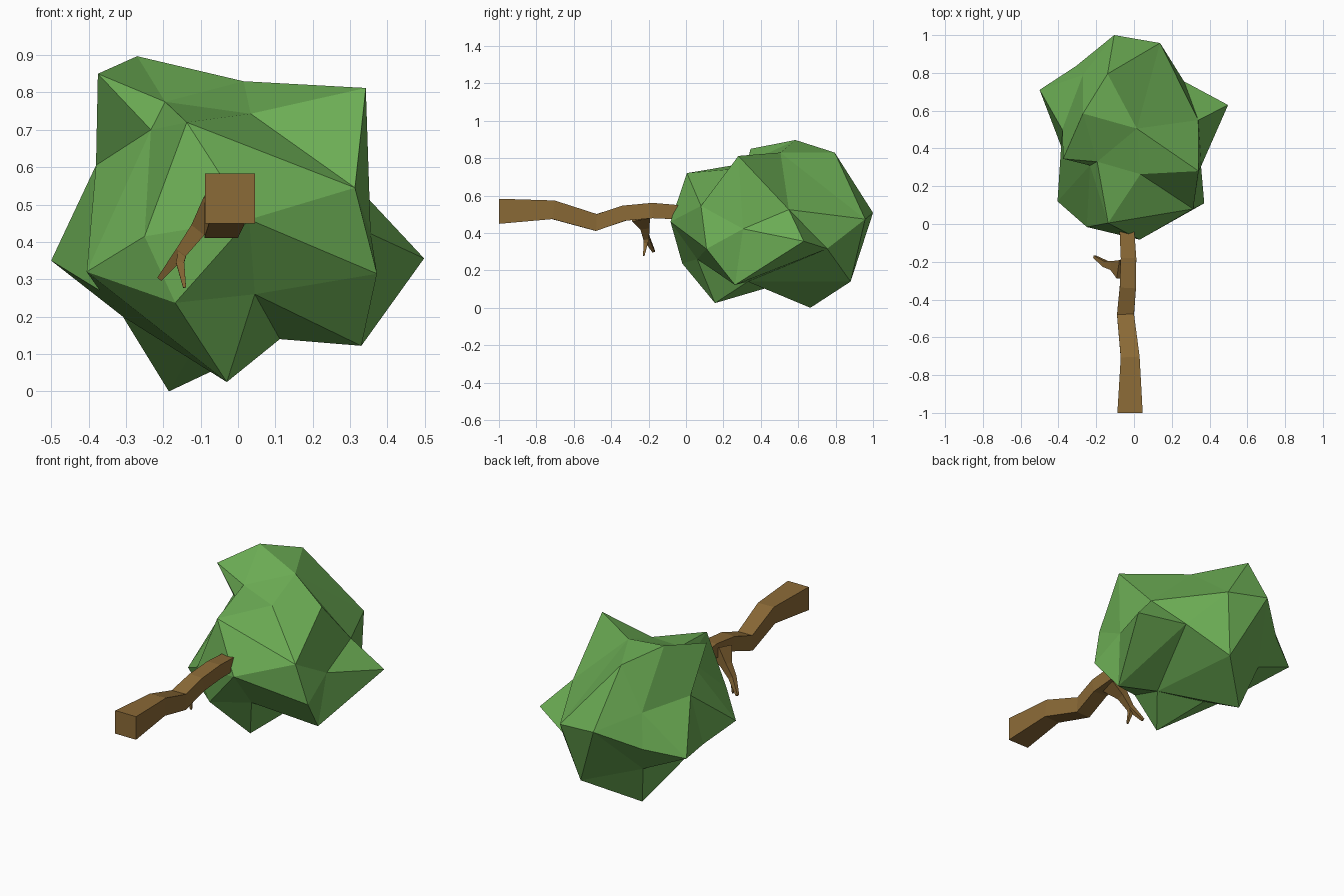
import bpy, bmesh
from mathutils import Vector


def material(name, rgb):
    m = bpy.data.materials.new(name)
    m.diffuse_color = (*rgb, 1)
    return m


def finish(bm, name, mat):
    bmesh.ops.recalc_face_normals(bm, faces=bm.faces)
    me = bpy.data.meshes.new(name)
    bm.to_mesh(me)
    bm.free()
    me.materials.append(mat)
    ob = bpy.data.objects.new(name, me)
    bpy.context.collection.objects.link(ob)
    return ob


def limb(name, path, ref, mat):
    """Four-sided limb; path rows are (x, y, z, half width, half height)."""
    bm = bmesh.new()
    pts = [Vector(p[:3]) for p in path]
    rings = []
    for i, (x, y, z, w, h) in enumerate(path):
        t = pts[min(i + 1, len(pts) - 1)] - pts[max(i - 1, 0)]
        if ref[2] and i == 0:
            t = Vector((0, 1, 0))  # trunk foot is cut square
        u = t.cross(Vector(ref)).normalized()
        v = u.cross(t).normalized()
        rings.append([bm.verts.new(pts[i] + u * w * a + v * h * b)
                      for a, b in ((-1, -1), (1, -1), (1, 1), (-1, 1))])
    for r, s in zip(rings, rings[1:]):
        for k in range(4):
            bm.faces.new((r[k], r[(k + 1) % 4], s[(k + 1) % 4], s[k]))
    bm.faces.new(rings[0])
    bm.faces.new(rings[-1])
    return finish(bm, name, mat)


def crown(name, corners, centre, mat):
    """Faceted blob: join the corners as seen from its centre."""
    c = Vector(centre)
    bm = bmesh.new()
    where = {}
    for p in corners:
        v = bm.verts.new((Vector(p) - c).normalized())
        where[v] = Vector(p)
    bmesh.ops.convex_hull(bm, input=bm.verts[:])
    bmesh.ops.recalc_face_normals(bm, faces=bm.faces)
    for v in bm.verts:
        v.co = where[v]
    return finish(bm, name, mat)


leaf = material("leaf_green", (0.15, 0.42, 0.09))
bark = material("bark_brown", (0.26, 0.145, 0.038))

# Leaf crown, corners grouped from the trunk side to the far end
near = [(0.03, -0.083, 0.46), (-0.25, -0.016, 0.415), (-0.168, -0.02, 0.237),
        (-0.137, 0.005, 0.72), (0.045, 0.06, 0.26), (0.313, 0.08, 0.545),
        (0.372, 0.11, 0.315), (-0.405, 0.12, 0.32), (-0.03, 0.155, 0.025)]
middle = [(0.034, 0.264, 0.743), (-0.195, 0.33, 0.775), (-0.233, 0.31, 0.70),
          (0.342, 0.28, 0.812), (-0.375, 0.345, 0.85), (0.33, 0.262, 0.122),
          (0.355, 0.305, 0.422), (0.112, 0.33, 0.14), (-0.37, 0.37, 0.27),
          (-0.308, 0.45, 0.20), (-0.12, 0.445, 0.11), (0.015, 0.505, 0.83),
          (-0.38, 0.50, 0.605), (0.34, 0.55, 0.525)]
far = [(-0.27, 0.585, 0.897), (0.498, 0.63, 0.356), (-0.185, 0.665, 0.0),
       (-0.50, 0.71, 0.35), (0.265, 0.755, 0.316), (-0.14, 0.795, 0.83),
       (-0.25, 0.75, 0.24), (-0.27, 0.79, 0.585), (-0.307, 0.836, 0.40),
       (0.06, 0.88, 0.14), (0.138, 0.958, 0.474), (-0.105, 1.0, 0.508)]
crown("leaf_crown", near + middle + far, (0, 0.46, 0.44), leaf)

# Crooked square trunk
limb("trunk", [(-0.021, -1.0, 0.516, 0.067, 0.067), (-0.02, -0.71, 0.524, 0.05, 0.05),
               (-0.045, -0.48, 0.456, 0.045, 0.045), (-0.032, -0.33, 0.506, 0.043, 0.041),
               (-0.029, -0.18, 0.52, 0.041, 0.041), (-0.037, -0.04, 0.511, 0.039, 0.038),
               (-0.037, 0.12, 0.505, 0.037, 0.036)], (0, 0, 1), bark)

# Side branch with a forked tip
limb("side_branch", [(-0.05, -0.24, 0.50, 0.045, 0.05), (-0.105, -0.22, 0.435, 0.022, 0.024),
                     (-0.15, -0.212, 0.375, 0.016, 0.016),
                     (-0.209, -0.173, 0.302, 0.007, 0.007)], (0, 1, 0), bark)
limb("branch_twig", [(-0.145, -0.215, 0.385, 0.012, 0.012), (-0.155, -0.215, 0.345, 0.011, 0.011),
                     (-0.143, -0.226, 0.278, 0.004, 0.004)], (0, 1, 0), bark)
